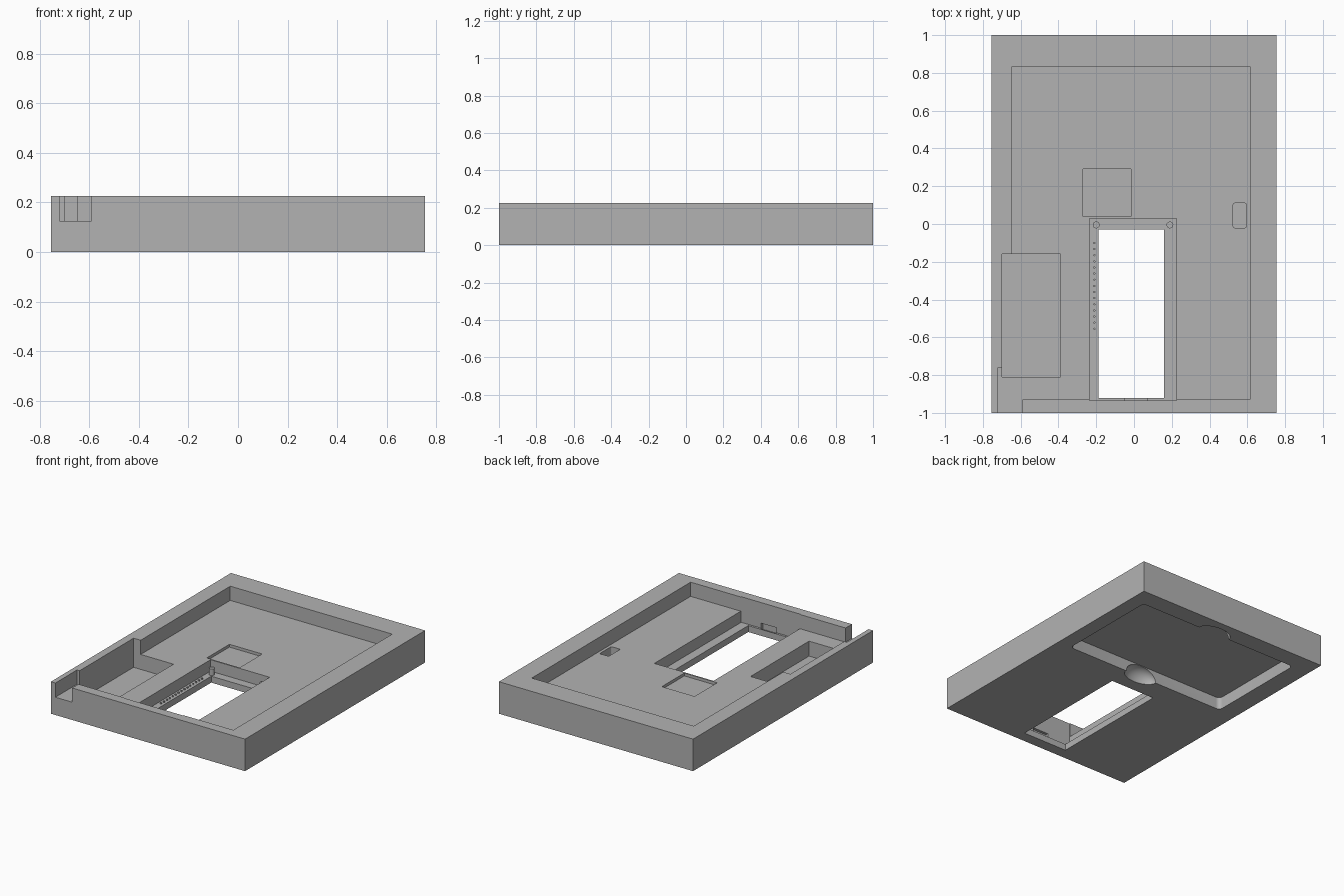
import bpy
import bmesh
from mathutils import Matrix, Vector

old = bpy.data.objects.get("Cube")
if old:
    bpy.data.objects.remove(old, do_unlink=True)

grey = bpy.data.materials.new("matte_grey")
grey.use_nodes = True
colour = (0.45, 0.45, 0.45, 1)
grey.diffuse_color = colour
grey.node_tree.nodes["Principled BSDF"].inputs["Base Color"].default_value = colour


def finish(name, bm):
    mesh = bpy.data.meshes.new(name)
    bm.to_mesh(mesh)
    bm.free()
    mesh.materials.append(grey)
    obj = bpy.data.objects.new(name, mesh)
    bpy.context.collection.objects.link(obj)
    return obj


def box(name, x, y, z, corner=0):
    """Box from (low, high) ranges, optionally with rounded upright edges."""
    bm = bmesh.new()
    size = [r[1] - r[0] for r in (x, y, z)]
    middle = Vector([(r[0] + r[1]) / 2 for r in (x, y, z)])
    bmesh.ops.create_cube(bm, size=1, matrix=Matrix.Translation(middle) @ Matrix.Diagonal((*size, 1)))
    if corner:
        upright = [e for e in bm.edges if abs(e.verts[0].co.z - e.verts[1].co.z) > 0.01]
        bmesh.ops.bevel(bm, geom=upright, offset=corner, segments=6, affect='EDGES', profile=0.5)
    return finish(name, bm)


def ellipsoid(name, centre, radii):
    bm = bmesh.new()
    bmesh.ops.create_uvsphere(bm, u_segments=40, v_segments=20, radius=1,
                              matrix=Matrix.Translation(centre) @ Matrix.Diagonal((*radii, 1)))
    return finish(name, bm)


def post(name, x, y, z, radius, height, sides=24):
    bm = bmesh.new()
    bmesh.ops.create_cone(bm, cap_ends=True, segments=sides, radius1=radius, radius2=radius,
                          depth=height, matrix=Matrix.Translation((x, y, z + height / 2)))
    return finish(name, bm)


def cut(target, cutter):
    cutter.hide_render = True
    mod = target.modifiers.new("cut", 'BOOLEAN')
    mod.operation = 'DIFFERENCE'
    mod.solver = 'EXACT'
    mod.object = cutter
    bpy.context.view_layer.objects.active = target
    bpy.ops.object.modifier_apply(modifier=mod.name)
    bpy.data.objects.remove(cutter, do_unlink=True)


# Main slab
TOP, FLOOR, LEDGE = 0.3, 0.125, 0.045
body = box("case_body", (-0.755, 0.755), (-1, 1), (0, 0.225))

# Upper cavity, cable channel and pockets
cut(body, box("cavity", (-0.645, 0.615), (-0.93, 0.835), (FLOOR, TOP)))
cut(body, box("channel", (-0.72, -0.59), (-1.1, -0.76), (FLOOR, TOP)))
cut(body, box("deep_pocket", (-0.70, -0.39), (-0.81, -0.16), (0.02, TOP)))
cut(body, box("shallow_pocket", (-0.27, -0.015), (0.04, 0.29), (0.105, 0.2)))
cut(body, box("small_pocket", (0.525, 0.595), (-0.02, 0.11), (0.06, 0.2), 0.008))

# Window with its stepped frame and a small catch notch
cut(body, box("frame_recess", (-0.235, 0.225), (-0.935, 0.03), (LEDGE, TOP)))
cut(body, box("window", (-0.187, 0.16), (-0.92, -0.03), (-0.1, TOP)))
cut(body, box("catch_notch", (-0.05, 0.07), (-0.955, -0.925), (0.03, 0.08)))

# Underside recess with a finger scoop at each long edge
cut(body, box("under_recess", (-0.62, 0.65), (0.13, 0.87), (-0.1, 0.085), 0.03))
for y in (0.13, 0.87):
    cut(body, ellipsoid("finger_scoop", (0.05, y, 0), (0.125, 0.075, 0.083)))

# Locating posts and contact pins on the frame ledge
for side, x in (("right", -0.2), ("left", 0.19)):
    post(side + "_locating_post", x, -0.005, LEDGE - 0.005, 0.018, 0.05)
for i in range(15):
    post("contact_pin", -0.21, -0.1 - i * 0.0325, LEDGE - 0.003, 0.006, 0.012, 8)

# Smooth curved areas while keeping edges crisp
bpy.ops.object.select_all(action='DESELECT')
body.select_set(True)
bpy.context.view_layer.objects.active = body
bpy.ops.object.shade_smooth_by_angle(angle=0.5)
